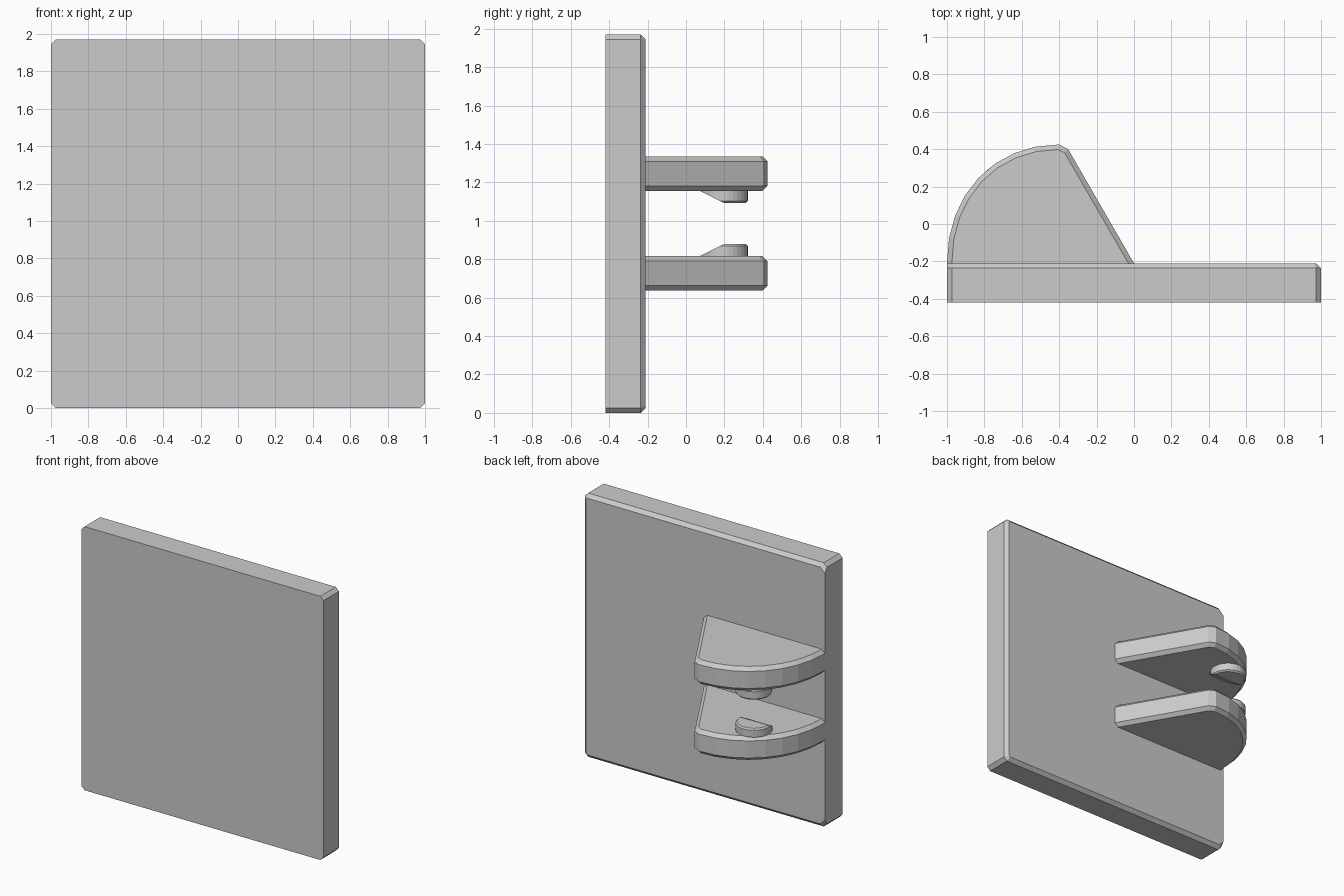
import bpy, bmesh, math
from mathutils import Matrix

cube = bpy.data.objects.get("Cube")
if cube:
    bpy.data.objects.remove(cube, do_unlink=True)

grey = bpy.data.materials.new("plain_grey")
grey.use_nodes = True
GREY = (0.6, 0.6, 0.6, 1)
grey.diffuse_color = GREY
grey.node_tree.nodes["Principled BSDF"].inputs["Base Color"].default_value = GREY

BACK = -0.21      # rear face of the plate
CHAMFER = 0.026


def finish(name, bm):
    bmesh.ops.recalc_face_normals(bm, faces=bm.faces)
    mesh = bpy.data.meshes.new(name)
    bm.to_mesh(mesh)
    bm.free()
    mesh.materials.append(grey)
    obj = bpy.data.objects.new(name, mesh)
    bpy.context.collection.objects.link(obj)
    return obj


def chamfer(bm, rule, width=CHAMFER):
    edges = [e for e in bm.edges if rule(*(v.co for v in e.verts))]
    bmesh.ops.bevel(bm, geom=edges, offset=width, segments=1,
                    affect='EDGES', clamp_overlap=True)


def at_back(v):
    return abs(v.y - BACK) < 1e-4


# Square plate: clipped corners, rear rim chamfered except along the bracket side
bm = bmesh.new()
bmesh.ops.create_cube(bm, size=1, matrix=Matrix.Translation((0, -0.315, 0.985))
                      @ Matrix.Diagonal((2, 0.21, 1.97, 1)))
chamfer(bm, lambda a, b: abs(a.y - b.y) > 0.1)
chamfer(bm, lambda a, b: at_back(a) and at_back(b) and a.x + b.x > -1.999)
finish("plate", bm)


# Bracket ears: quarter-round outline with a slanted straight side
def ear(name, z0, z1):
    outline = []
    for i in range(9):
        t = math.pi / 2 * i / 8
        outline.append((-0.4 - 0.6 * math.cos(t) ** 0.952,
                        BACK + 0.635 * math.sin(t) ** 0.952))
    outline += [(-0.352, 0.4), (0, BACK)]
    bm = bmesh.new()
    base = bm.faces.new([bm.verts.new((x, y, z0)) for x, y in outline])
    top = bmesh.ops.extrude_face_region(bm, geom=[base], use_keep_orig=True)
    for v in top["geom"]:
        if isinstance(v, bmesh.types.BMVert):
            v.co.z = z1
    bmesh.ops.recalc_face_normals(bm, faces=bm.faces)
    chamfer(bm, lambda a, b: abs(a.z - b.z) < 1e-4
            and not (at_back(a) and at_back(b)))
    finish(name, bm)


ear("lower_ear", 0.637, 0.816)
ear("upper_ear", 1.156, 1.335)


# Facing snap pins: short round pegs cut by a lead-in ramp
def pin(name, z, up):
    height = 0.063
    bm = bmesh.new()
    bmesh.ops.create_cone(bm, cap_ends=True, segments=32, radius1=0.125,
                          radius2=0.125, depth=height,
                          matrix=Matrix.Translation((0, 0, height / 2)))
    chamfer(bm, lambda a, b: min(a.z, b.z) > height - 1e-4, 0.01)
    cut = bmesh.ops.bisect_plane(bm, geom=bm.verts[:] + bm.edges[:] + bm.faces[:],
                                 plane_co=(0, 0, height),
                                 plane_no=(0, -height, 0.125), clear_outer=True)
    rim = [e for e in cut["geom_cut"] if isinstance(e, bmesh.types.BMEdge)]
    bmesh.ops.contextual_create(bm, geom=rim)
    bm.transform(Matrix.Translation((-0.7, 0.197, z)) @ Matrix.Diagonal((1, 1, up, 1)))
    finish(name, bm)


pin("lower_pin", 0.816, 1)
pin("upper_pin", 1.156, -1)
